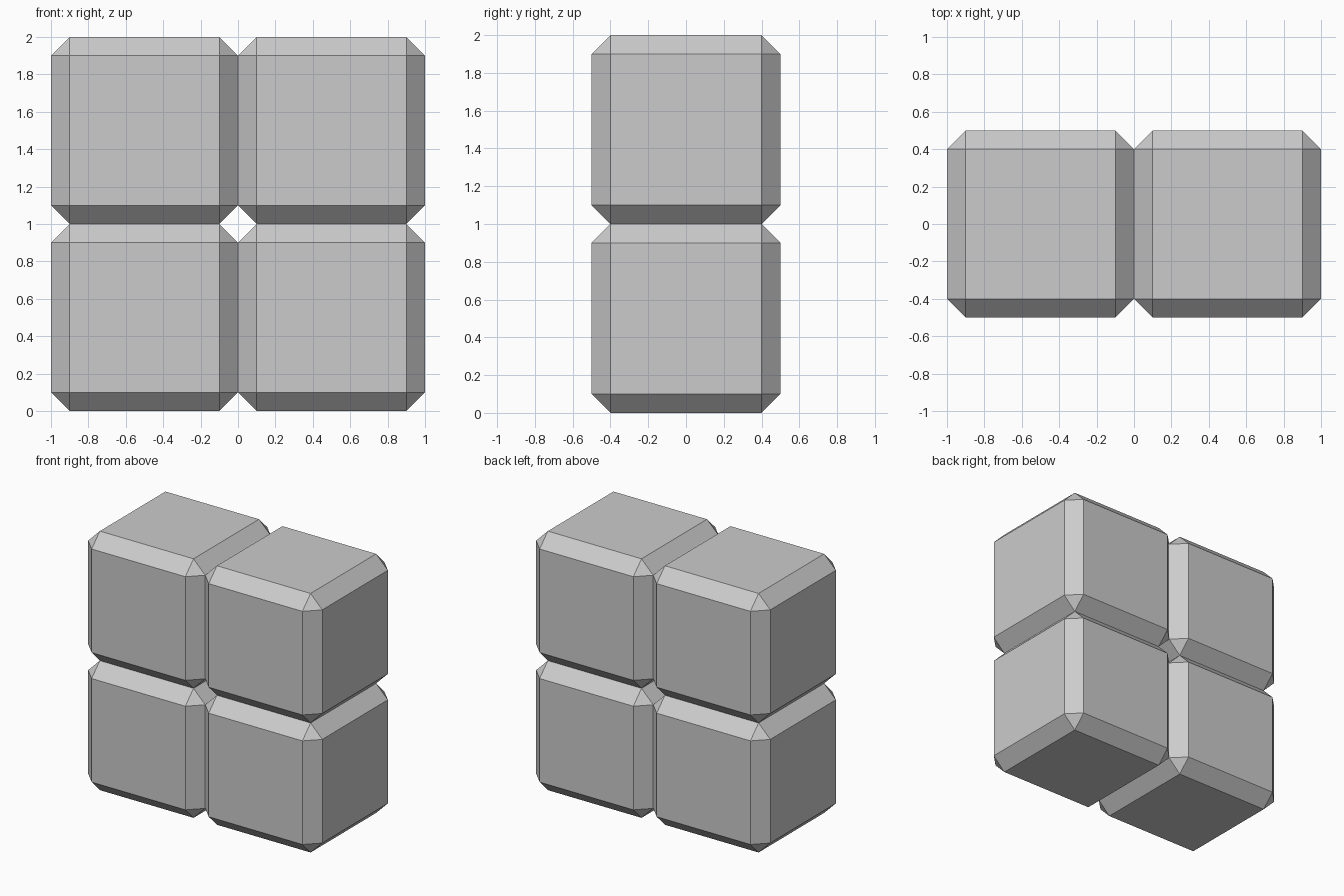
import bpy
import bmesh

if "Cube" in bpy.data.objects:
    bpy.data.objects.remove(bpy.data.objects["Cube"])

SIZE = 1.0
CHAMFER = 0.1


def chamfered_block(name, x, z):
    """Unit cube with flat single-segment chamfers, centred at (x, 0, z)."""
    bm = bmesh.new()
    bmesh.ops.create_cube(bm, size=SIZE)
    bmesh.ops.bevel(bm, geom=bm.edges[:], offset=CHAMFER, offset_type='OFFSET',
                    segments=1, profile=0.5, affect='EDGES')
    bmesh.ops.recalc_face_normals(bm, faces=bm.faces[:])
    mesh = bpy.data.meshes.new(name)
    bm.to_mesh(mesh)
    bm.free()
    obj = bpy.data.objects.new(name, mesh)
    obj.location = (x, 0, z)
    bpy.context.collection.objects.link(obj)
    return obj


# Two-by-two wall of touching blocks
for row, z in (("lower", 0.5), ("upper", 1.5)):
    for side, x in (("left", -0.5), ("right", 0.5)):
        chamfered_block(f"{row}_{side}_block", x, z)
